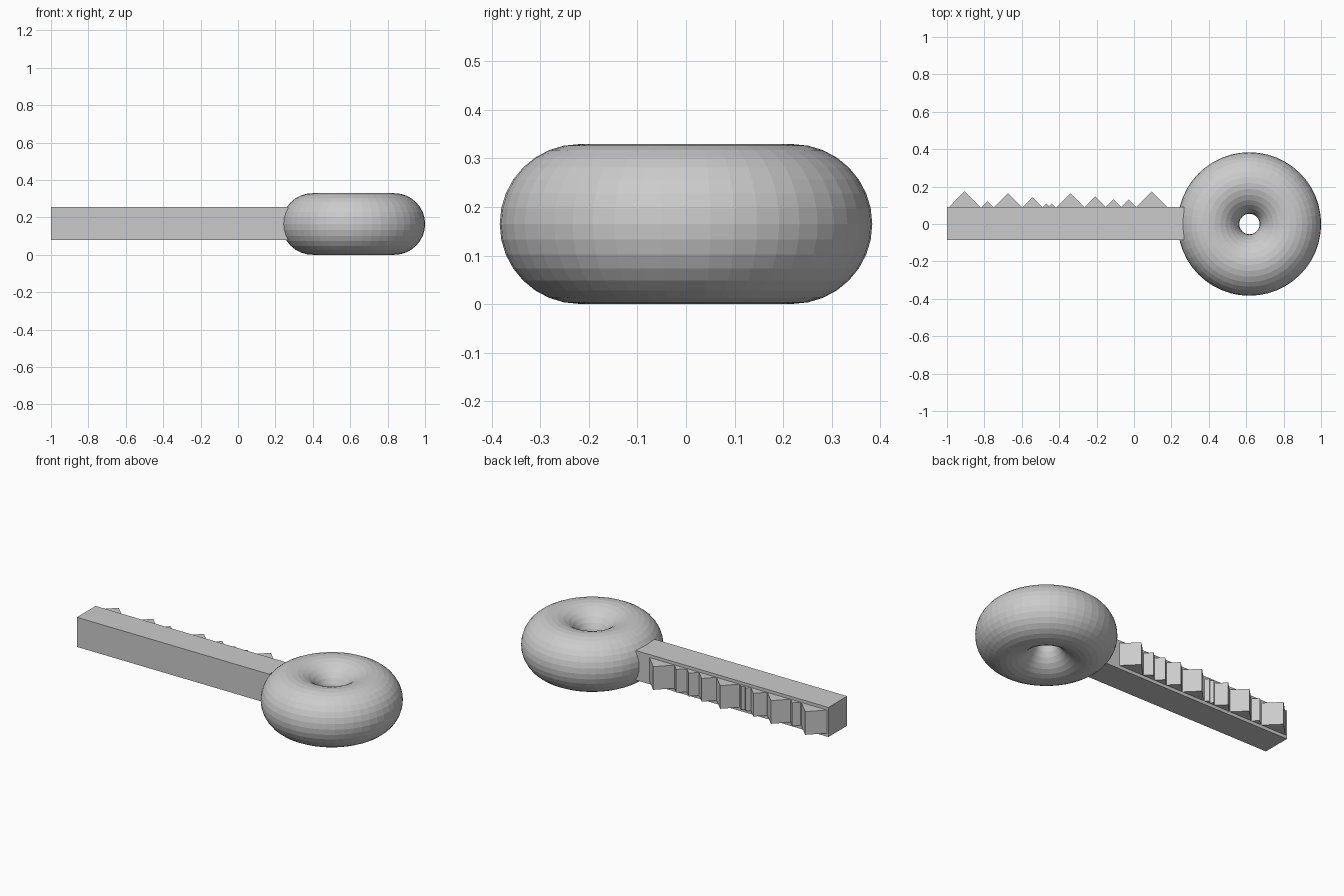
import bpy, bmesh

if "Cube" in bpy.data.objects:
    bpy.data.objects.remove(bpy.data.objects["Cube"])

# Ring-shaped bow
bpy.ops.mesh.primitive_torus_add(location=(0.617, 0, 0.165), major_radius=0.219,
                                 minor_radius=0.1645, major_segments=48, minor_segments=32)
bpy.context.object.name = "key_bow"

# Square shaft, its end sunk into the bow
bpy.ops.mesh.primitive_cube_add(size=1, location=(-0.367, 0.002, 0.168))
shaft = bpy.context.object
shaft.name = "key_shaft"
shaft.scale = (1.266, 0.176, 0.176)
bpy.ops.object.transform_apply(location=False, rotation=False, scale=True)


def tooth(index, x, tip, base=0.088, z0=0.1, z1=0.238):
    """Right-angled wedge extruded upward from a triangle."""
    half = tip - base
    bm = bmesh.new()
    face = bm.faces.new([bm.verts.new(p) for p in
                         ((x - half, base, z0), (x + half, base, z0), (x, tip, z0))])
    top = bmesh.ops.extrude_face_region(bm, geom=[face])["geom"]
    bmesh.ops.translate(bm, vec=(0, 0, z1 - z0),
                        verts=[v for v in top if isinstance(v, bmesh.types.BMVert)])
    bmesh.ops.recalc_face_normals(bm, faces=bm.faces)
    mesh = bpy.data.meshes.new(f"tooth_{index}")
    bm.to_mesh(mesh)
    bm.free()
    bpy.context.collection.objects.link(bpy.data.objects.new(f"tooth_{index}", mesh))


# Teeth along the back of the shaft: (x of tip, y of tip)
teeth = [(-0.906, 0.174), (-0.784, 0.122), (-0.674, 0.165), (-0.543, 0.143),
         (-0.47, 0.11), (-0.44, 0.11), (-0.34, 0.165), (-0.206, 0.147),
         (-0.11, 0.132), (-0.028, 0.132), (0.094, 0.174)]
for i, (x, tip) in enumerate(teeth):
    tooth(i + 1, x, tip)
